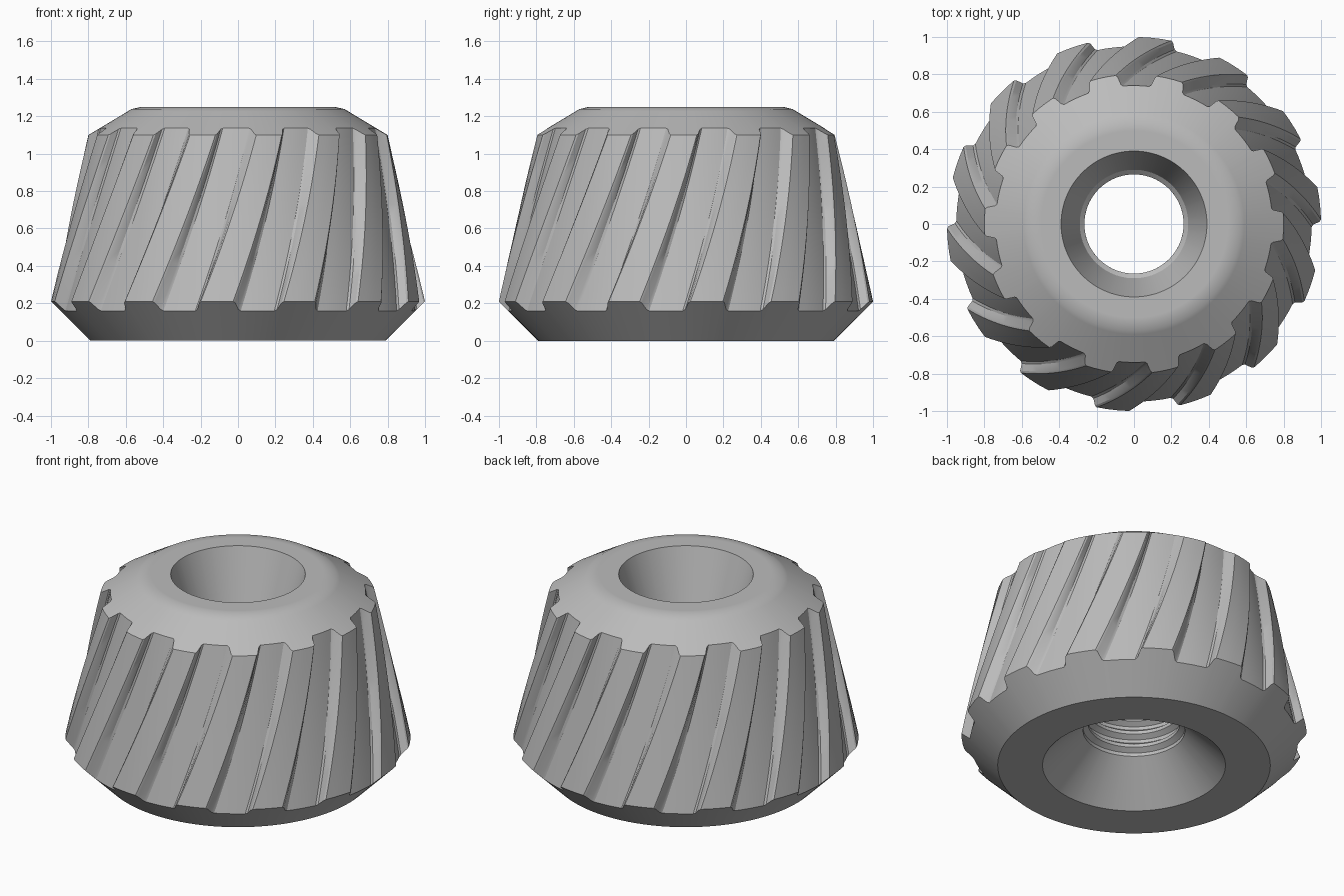
import bpy
import bmesh
from math import cos, sin, radians

cube = bpy.data.objects.get("Cube")
if cube:
    bpy.data.objects.remove(cube, do_unlink=True)

TEETH = 14
PITCH = 360 / TEETH
FIRST = -96.5      # centre of one tooth at its lower end, in degrees
TWIST = 18.5       # lean of the flutes from lower to upper end

# One tooth and its gullet: (angle from tooth centre, fraction of gullet depth)
TOOTH = [(-5, 0), (-1.7, 0), (1.7, 0), (5, 0), (5.6, .15), (6.6, .85), (7.4, 1),
         (10, 1), (13, 1), (16, 1), (18.3, 1), (19.1, .85), (20.1, .15)]
COLUMNS = [(FIRST + k * PITCH + a, d) for k in range(TEETH) for a, d in TOOTH]

bm = bmesh.new()
rings = []


def add_ring(place, twist):
    """Add a ring; place maps gullet fraction to (radius, height)."""
    ring = []
    for angle, d in COLUMNS:
        r, z = place(d)
        a = radians(angle + twist)
        ring.append(bm.verts.new((r * cos(a), r * sin(a), z)))
    rings.append(ring)


def round_ring(r, z, twist):
    add_ring(lambda d: (r, z), twist)


def flute_point(t):
    """Blend the lower and upper chamfered ends of the flutes."""
    def place(d):
        low_r, low_z = 1 - .05 * d, .21 - .05 * d
        top_r, top_z = .8 - .06 * d, 1.1 + .036 * d
        return low_r + (top_r - low_r) * t, low_z + (top_z - low_z) * t
    return place


# Underside
round_ring(.53, 0, 0)
round_ring(.79, 0, 0)

# Helical cutting teeth
STEPS = 12
for i in range(STEPS + 1):
    add_ring(flute_point(i / STEPS), TWIST * i / STEPS)

# Upper cone, softened shoulder and flat top
for r, z in [(.59, 1.226), (.57, 1.238), (.52, 1.25), (.50, 1.25), (.39, 1.25)]:
    round_ring(r, z, TWIST)

# Tapered mouth, then threaded bore
round_ring(.29, .93, TWIST)
TURNS = 8
STEP = .7 / TURNS
for i in range(TURNS):
    top = .93 - i * STEP
    for r, f in [(.265, .25), (.265, .5), (.295, .75), (.295, 1)]:
        round_ring(r, top - f * STEP, TWIST * (1 - (i + f) / TURNS))

# Skin neighbouring rings; the last ring meets the first through the lower countersink
for lower, upper in zip(rings, rings[1:] + rings[:1]):
    for j in range(len(COLUMNS)):
        k = (j + 1) % len(COLUMNS)
        bm.faces.new((lower[j], lower[k], upper[k], upper[j]))
bmesh.ops.recalc_face_normals(bm, faces=bm.faces)

mesh = bpy.data.meshes.new("tapered_cutter")
bm.to_mesh(mesh)
bm.free()
cutter = bpy.data.objects.new("tapered_cutter", mesh)
bpy.context.collection.objects.link(cutter)

# Plain grey metal
grey = bpy.data.materials.new("plain_grey")
grey.use_nodes = True
colour = (.5, .5, .5, 1)
grey.diffuse_color = colour
for node in grey.node_tree.nodes:
    if node.type == 'BSDF_PRINCIPLED':
        node.inputs["Base Color"].default_value = colour
mesh.materials.append(grey)

# Smooth shading with crisp tooth edges
bpy.ops.object.select_all(action='DESELECT')
cutter.select_set(True)
bpy.context.view_layer.objects.active = cutter
bpy.ops.object.shade_smooth_by_angle(angle=radians(30))
